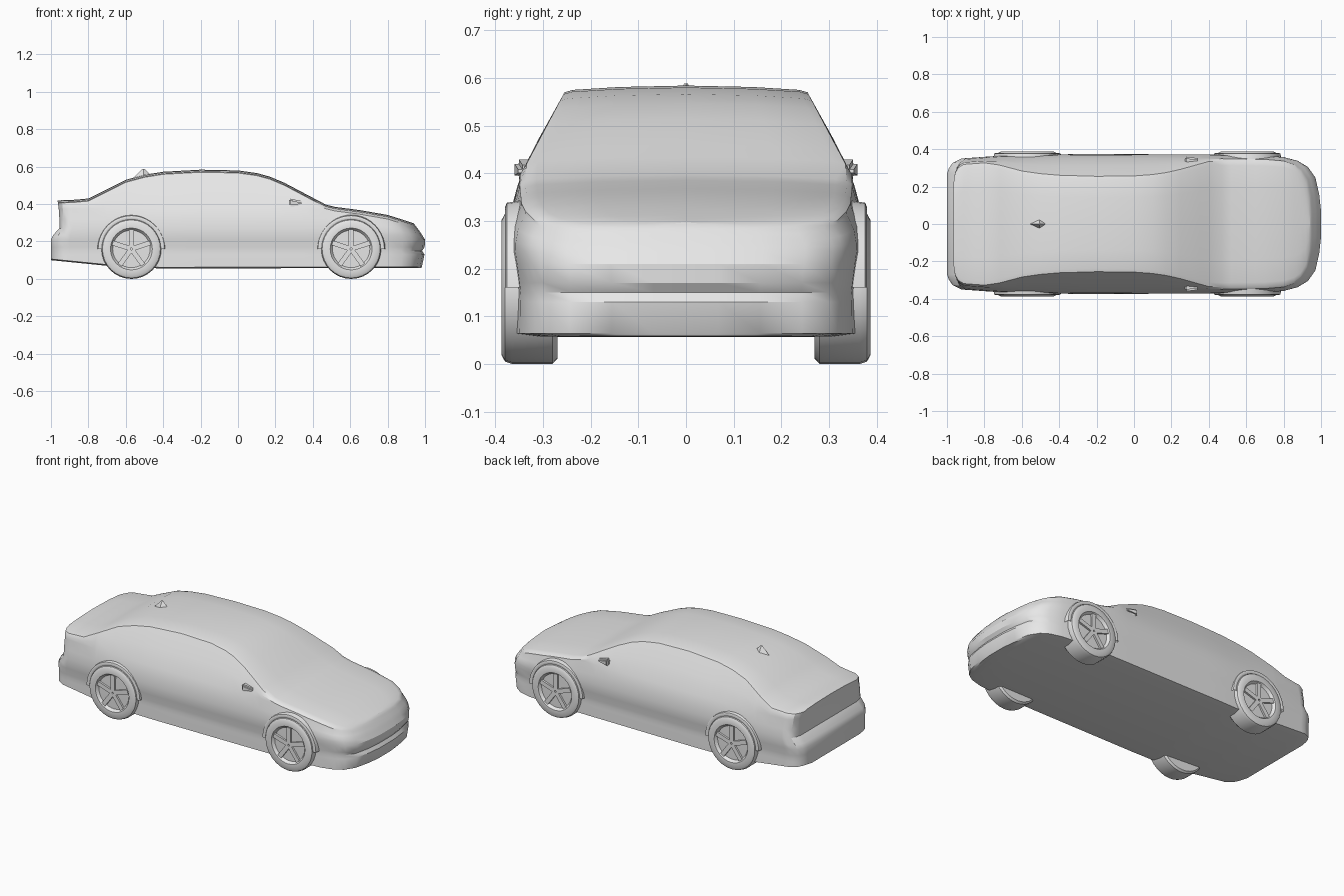
import bpy, bmesh, math
from mathutils import Matrix, Vector

cube = bpy.data.objects.get("Cube")
if cube:
    bpy.data.objects.remove(cube, do_unlink=True)

GREY = bpy.data.materials.new("light grey")
GREY.use_nodes = True
GREY.diffuse_color = (0.8, 0.8, 0.8, 1)
GREY.node_tree.nodes["Principled BSDF"].inputs["Base Color"].default_value = (0.8, 0.8, 0.8, 1)


def finish(name, bm, angle=35):
    """Turn a bmesh into a shaded, coloured object."""
    bmesh.ops.remove_doubles(bm, verts=bm.verts, dist=0.0002)
    bmesh.ops.recalc_face_normals(bm, faces=bm.faces)
    mesh = bpy.data.meshes.new(name)
    bm.to_mesh(mesh)
    bm.free()
    mesh.materials.append(GREY)
    ob = bpy.data.objects.new(name, mesh)
    bpy.context.collection.objects.link(ob)
    bpy.ops.object.select_all(action='DESELECT')
    ob.select_set(True)
    bpy.context.view_layer.objects.active = ob
    bpy.ops.object.shade_smooth_by_angle(angle=math.radians(angle))
    return ob


def lerp_table(table, t):
    """Piecewise linear lookup."""
    if t <= table[0][0]:
        return table[0][1]
    for (a, u), (b, v) in zip(table, table[1:]):
        if t <= b:
            return u + (v - u) * (t - a) / (b - a)
    return table[-1][1]


# Body curves along the length: top line, underside, half width
TOP = [(-1, .42), (-.9, .422), (-.8, .43), (-.7, .48), (-.6, .53), (-.5, .557), (-.4, .573),
       (-.2, .584), (0, .58), (.1, .566), (.17, .547), (.25, .513), (.35, .46), (.47, .397),
       (.52, .385), (.65, .368), (.8, .342), (.9, .32), (1, .297)]
UNDER = [(-1, .1), (-.72, .072), (-.42, .056), (1, .058)]
WIDTH = [(-1, .27), (-.99, .3), (-.97, .33), (-.93, .35), (-.7, .366), (-.3, .374), (.4, .372),
         (.7, .367), (.8, .358), (.88, .338), (.93, .308), (.97, .25), (.99, .16), (1, .07)]
# How far each end is set back at each height
NOSE = [(.058, -.02), (.1, 0), (.13, -.003), (.15, -.016), (.17, -.002), (.21, 0),
        (.25, -.025), (.297, -.06)]
TAIL = [(.1, 0), (.21, 0), (.235, .012), (.25, .045), (.35, .045), (.42, .035)]


def section(x):
    """Half cross-section from the underside centre to the top centre."""
    zt, zb, w = (lerp_table(t, x) for t in (TOP, UNDER, WIDTH))
    shoulder = min(.375, zt - .03)
    edge = zt - .014
    we = min(w * .91, .345 - (edge - .4) * .53)
    pts = [(0, zb), (w * .85, zb), (w * .975, zb + .006)]
    pts += [(w * k, z) for k, z in ((.972, .13), (.97, .15), (.975, .17), (.99, .21), (1, .235))]
    pts += [(w * k, .235 + (shoulder - .235) * f) for k, f in ((.998, .25), (.985, .6), (.945, 1))]
    pts += [((w * .945 + we) / 2 + .005, (shoulder + edge) / 2), (we, edge),
            (we * .93, zt - .009), (we * .55, zt - .003), (0, zt)]
    return pts


def place(x, y, z):
    nose = max(0, (x - .8) / .2) * lerp_table(NOSE, z)
    tail = max(0, (-x - .85) / .15) * lerp_table(TAIL, z)
    return Vector((x + nose + tail, y, z))


def build_body():
    bm = bmesh.new()
    stations = sorted({x for t in (TOP, WIDTH, UNDER) for x, _ in t})
    rings = []
    for x in stations:
        half = section(x)
        ring = half + [(-y, z) for y, z in half[-2:0:-1]]
        rings.append([bm.verts.new(place(x, y, z)) for y, z in ring])
    n = len(rings[0])
    for a, b in zip(rings, rings[1:]):
        for i in range(n):
            j = (i + 1) % n
            bm.faces.new((a[i], a[j], b[j], b[i]))
    # End faces as strips from side to side
    for r in (rings[0], rings[-1]):
        for i in range(n // 2):
            loop = [r[i], r[i + 1], r[(n - i - 1) % n], r[(n - i) % n]]
            bm.faces.new(list(dict.fromkeys(loop)))
    return finish("car_body", bm, 30)


def lathe(bm, profile, centre, side, arc=math.tau, segs=32):
    """Turn a (radius, y) profile around the y axis."""
    rings = []
    for s in range(segs + 1):
        a = arc * s / segs
        rings.append([bm.verts.new((centre[0] + r * math.cos(a), side * y, centre[1] + r * math.sin(a)))
                      for r, y in profile])
    for p, q in zip(rings, rings[1:]):
        for i in range(len(profile) - 1):
            bm.faces.new((p[i], p[i + 1], q[i + 1], q[i]))


def box(bm, size, matrix):
    return bmesh.ops.create_cube(bm, size=1, matrix=matrix @ Matrix.Diagonal((*size, 1)))


TYRE = [(0, .372), (.1, .37), (.112, .386), (.142, .387), (.155, .38), (.16, .365),
        (.16, .28), (.15, .27), (0, .27)]
LIP = [(.158, .34), (.158, .376), (.168, .38), (.178, .376), (.184, .34)]


def build_wheel(name, x, side):
    centre = (x, .16)
    bm = bmesh.new()
    lathe(bm, TYRE, centre, side)
    # Spokes and hub
    for k in range(5):
        m = (Matrix.Translation((x, side * .374, .16)) @ Matrix.Rotation(math.tau * k / 5, 4, 'Y')
             @ Matrix.Translation((0, 0, .055)))
        box(bm, (.026, .016, .1), m)
    finish(name + "_wheel", bm)
    bm = bmesh.new()
    lathe(bm, LIP, centre, side, math.pi, 20)
    finish(name + "_wheel_arch", bm, 50)


def build_mirror(name, side):
    bm = bmesh.new()
    box(bm, (.075, .05, .045), Matrix.Translation((.31, side * .336, .408)))
    for v in bm.verts:
        if v.co.x > .31:  # taper towards the front
            v.co.z = .4 + (v.co.z - .4) * .5
            v.co.y -= side * .01
    bmesh.ops.bevel(bm, geom=bm.edges[:], offset=.009, segments=2, affect='EDGES')
    finish(name + "_door_mirror", bm)


build_body()
for side, label in ((1, "left"), (-1, "right")):
    # The nose points along +x, so the front wheels sit there
    build_wheel("nose_" + label, .605, side)
    build_wheel("tail_" + label, -.57, side)
    build_mirror(label, side)

# Small roof aerial fin
bm = bmesh.new()
bmesh.ops.create_cone(bm, cap_ends=True, segments=4, radius1=.055, radius2=.006, depth=.05,
                      matrix=Matrix.Translation((-.505, 0, .563)) @ Matrix.Diagonal((1, .6, 1, 1)))
finish("roof_fin", bm)
